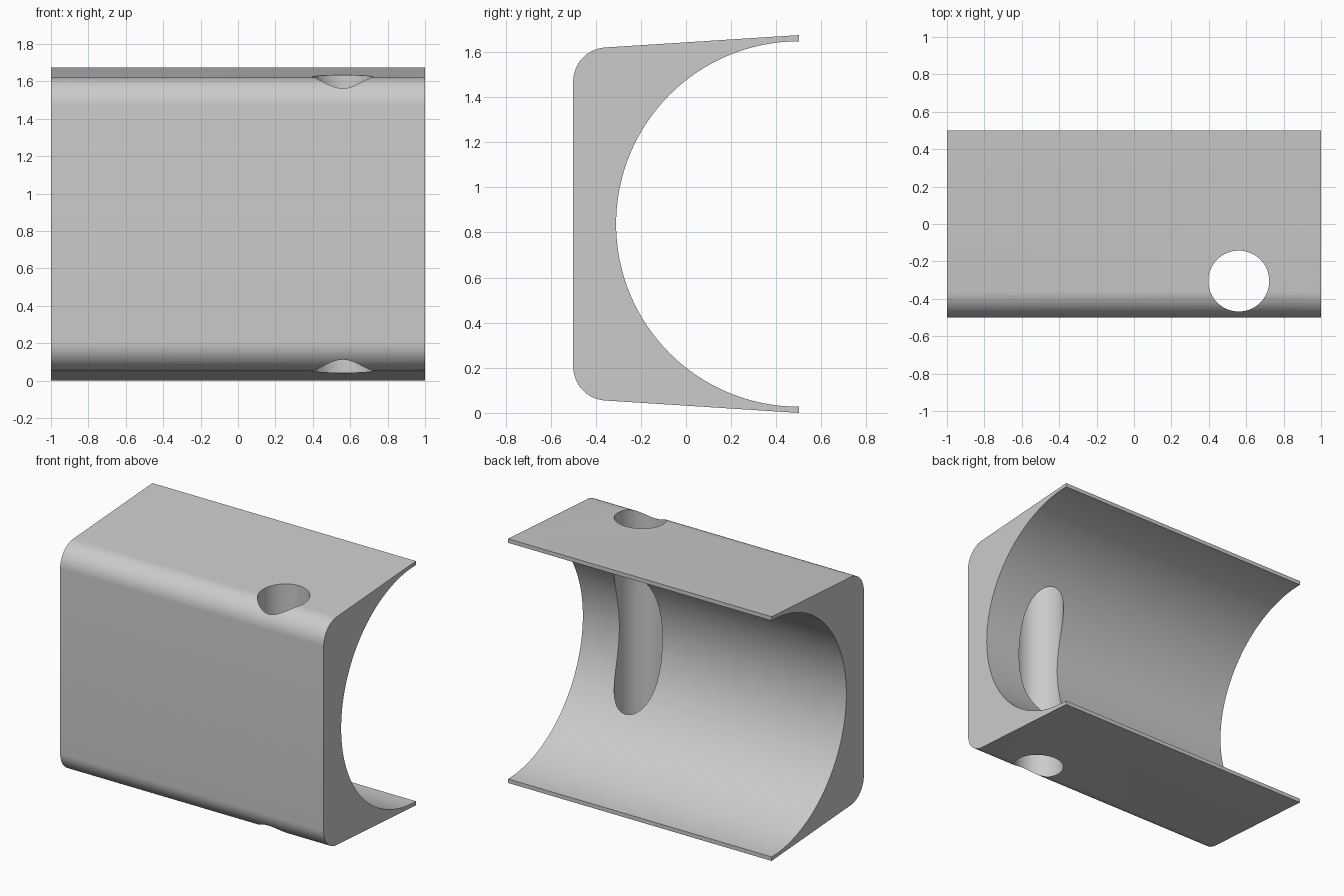
import bpy, bmesh, math

cube = bpy.data.objects.get("Cube")
if cube:
    bpy.data.objects.remove(cube, do_unlink=True)

HEIGHT, HALF_LENGTH, HALF_DEPTH = 1.675, 1.0, 0.5
MID = HEIGHT / 2
BORE_RADIUS = 0.81
CORNER_RADIUS = 0.15
TAPER = math.radians(3.66)

grey = bpy.data.materials.new("plain grey")
grey.use_nodes = True
grey.diffuse_color = (0.6, 0.6, 0.6, 1)
grey.node_tree.nodes["Principled BSDF"].inputs["Base Color"].default_value = (0.6, 0.6, 0.6, 1)


def arc(cy, cz, radius, start, end, steps):
    """Points of an arc in the side plane."""
    angles = [start + (end - start) * i / steps for i in range(steps + 1)]
    return [(cy + radius * math.cos(a), cz + radius * math.sin(a)) for a in angles]


def extruded(name, profile):
    """Solid made by sweeping a side profile along x."""
    bm = bmesh.new()
    face = bm.faces.new([bm.verts.new((-HALF_LENGTH, y, z)) for y, z in profile])
    swept = bmesh.ops.extrude_face_region(bm, geom=[face])["geom"]
    moved = [v for v in swept if isinstance(v, bmesh.types.BMVert)]
    bmesh.ops.translate(bm, verts=moved, vec=(2 * HALF_LENGTH, 0, 0))
    bmesh.ops.recalc_face_normals(bm, faces=bm.faces)
    mesh = bpy.data.meshes.new(name)
    bm.to_mesh(mesh)
    bm.free()
    obj = bpy.data.objects.new(name, mesh)
    bpy.context.collection.objects.link(obj)
    return obj


# Outer shell: tapered lower wall and rounded front corner, then their mirror
corner_y = CORNER_RADIUS - HALF_DEPTH
corner_z = (HALF_DEPTH - corner_y) * math.tan(TAPER) + CORNER_RADIUS / math.cos(TAPER)
lower = [(HALF_DEPTH, 0)] + arc(corner_y, corner_z, CORNER_RADIUS,
                                1.5 * math.pi - TAPER, math.pi, 14)
upper = [(y, HEIGHT - z) for y, z in reversed(lower)]

# Half-round channel open to the back
channel = arc(HALF_DEPTH, MID, BORE_RADIUS, math.pi / 2, 1.5 * math.pi, 64)
block = extruded("channel_block", lower + upper + channel)
block.data.materials.append(grey)

# Vertical through hole near the left end
bpy.ops.mesh.primitive_cylinder_add(vertices=64, radius=0.163, depth=3,
                                    location=(0.56, -0.305, MID))
cutter = bpy.context.object
cutter.name = "hole_cutter"
cutter.data.materials.append(grey)
cut = block.modifiers.new("through_hole", "BOOLEAN")
cut.operation = "DIFFERENCE"
cut.solver = "EXACT"
cut.object = cutter

bpy.ops.object.select_all(action="DESELECT")
block.select_set(True)
bpy.context.view_layer.objects.active = block
bpy.ops.object.modifier_apply(modifier=cut.name)
bpy.data.objects.remove(cutter, do_unlink=True)
bpy.ops.object.shade_smooth_by_angle(angle=math.radians(30))
